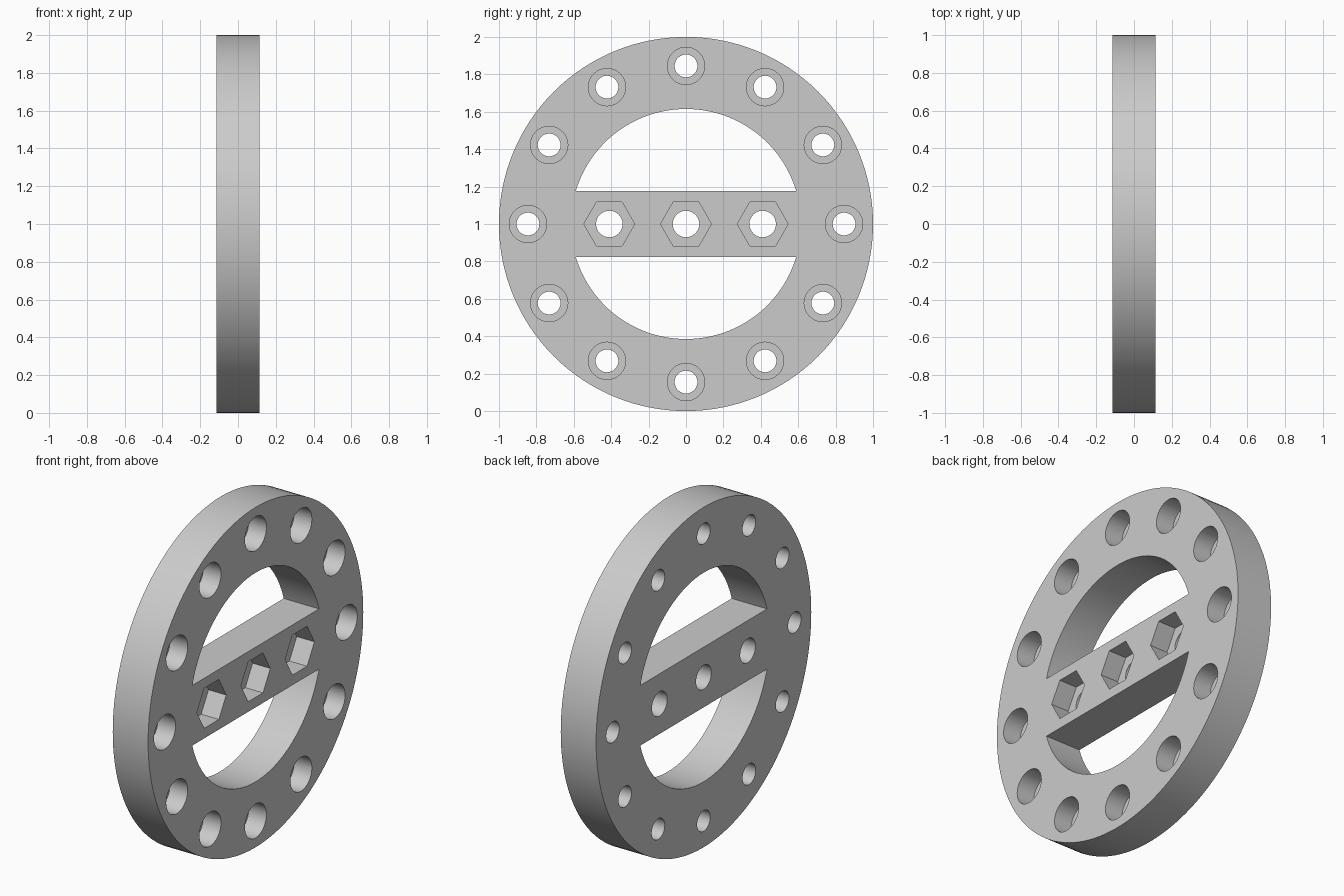
import bpy, bmesh
from math import cos, sin, pi, radians, asin, sqrt

cube = bpy.data.objects.get("Cube")
if cube:
    bpy.data.objects.remove(cube, do_unlink=True)

HALF = 0.115          # half thickness along x
INNER = 0.615         # radius of the window openings
BAR = 0.177           # half height of the crossbar
POCKET = 0.0          # x position of the pocket floors
CUT = 0.3             # cutters overshoot the plate

grey = bpy.data.materials.new("plain grey")
grey.use_nodes = True
colour = (0.6, 0.6, 0.6, 1)
grey.diffuse_color = colour
grey.node_tree.nodes["Principled BSDF"].inputs["Base Color"].default_value = colour


def circle(radius, sides, y=0, z=0):
    return [(y + radius * cos(2 * pi * i / sides), z + radius * sin(2 * pi * i / sides))
            for i in range(sides)]


def prisms(name, items):
    """One object of prisms; each item is (yz outline, x start, x end)."""
    bm = bmesh.new()
    for outline, x0, x1 in items:
        face = bm.faces.new([bm.verts.new((x0, y, z + 1)) for y, z in outline])
        ext = bmesh.ops.extrude_face_region(bm, geom=[face])
        verts = [g for g in ext["geom"] if isinstance(g, bmesh.types.BMVert)]
        bmesh.ops.translate(bm, verts=verts, vec=(x1 - x0, 0, 0))
    bmesh.ops.recalc_face_normals(bm, faces=bm.faces)
    mesh = bpy.data.meshes.new(name)
    bm.to_mesh(mesh)
    bm.free()
    mesh.materials.append(grey)
    obj = bpy.data.objects.new(name, mesh)
    bpy.context.collection.objects.link(obj)
    return obj


# Round plate
plate = prisms("flange_plate", [(circle(1, 128), -HALF, HALF)])

# Two half-round windows above and below the crossbar
start = asin(BAR / INNER)
steps = 48
arc = [start + (pi - 2 * start) * i / steps for i in range(steps + 1)]
upper = [(INNER * cos(a), INNER * sin(a)) for a in arc]
lower = [(y, -z) for y, z in upper]
through = [(upper, -CUT, CUT), (lower, -CUT, CUT)]
pockets = []

# Ring of twelve counterbored bolt holes
for i in range(12):
    a = radians(30 * i)
    y, z = 0.845 * cos(a), 0.845 * sin(a)
    through.append((circle(0.061, 32, y, z), -CUT, CUT))
    pockets.append((circle(0.1, 32, y, z), POCKET, CUT))

# Three holes with hexagonal nut pockets along the crossbar
for y in (-0.41, 0, 0.41):
    through.append((circle(0.071, 32, y), -CUT, CUT))
    pockets.append((circle(0.136, 6, y), POCKET, CUT))

# Cut everything out of the plate
bpy.ops.object.select_all(action="DESELECT")
plate.select_set(True)
bpy.context.view_layer.objects.active = plate
for name, items in (("through_cutter", through), ("pocket_cutter", pockets)):
    cutter = prisms(name, items)
    cutter.hide_render = True
    mod = plate.modifiers.new(name, "BOOLEAN")
    mod.operation = "DIFFERENCE"
    mod.solver = "EXACT"
    mod.object = cutter
    bpy.ops.object.modifier_apply(modifier=mod.name)
    bpy.data.objects.remove(cutter, do_unlink=True)

bpy.ops.object.shade_smooth_by_angle(angle=radians(30))
